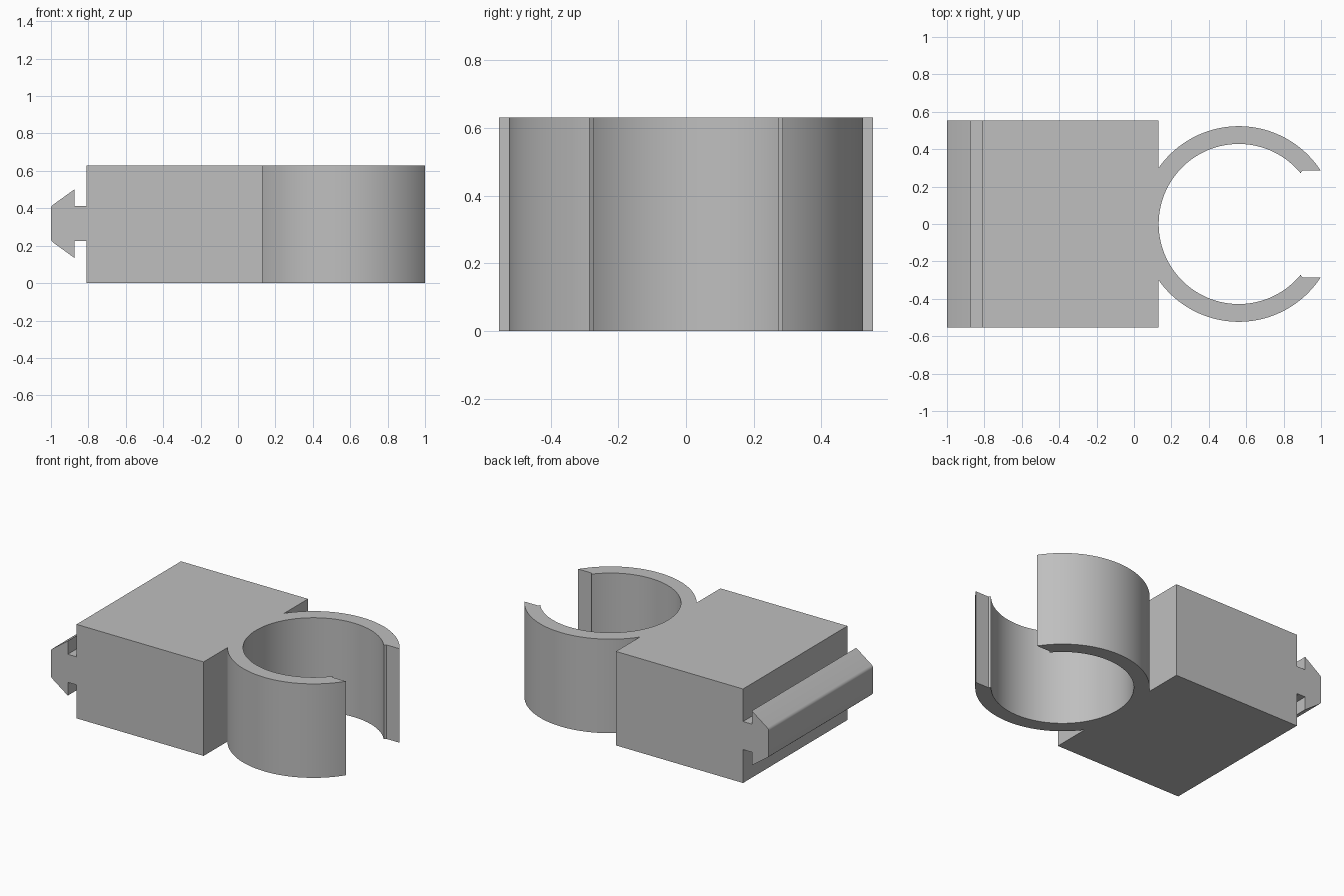
import bpy, bmesh, math
from mathutils import Vector

if "Cube" in bpy.data.objects:
    bpy.data.objects.remove(bpy.data.objects["Cube"], do_unlink=True)

# Plain grey plastic
grey = bpy.data.materials.new("grey plastic")
grey.use_nodes = True
GREY = (0.52, 0.52, 0.52, 1)
grey.diffuse_color = GREY
grey.node_tree.nodes["Principled BSDF"].inputs["Base Color"].default_value = GREY


def extrude_profile(name, points, offset):
    """Extrude a closed 3D outline along offset into a solid."""
    bm = bmesh.new()
    face = bm.faces.new([bm.verts.new(p) for p in points])
    ext = bmesh.ops.extrude_face_region(bm, geom=[face], use_keep_orig=True)
    moved = [g for g in ext["geom"] if isinstance(g, bmesh.types.BMVert)]
    bmesh.ops.translate(bm, verts=moved, vec=Vector(offset))
    bmesh.ops.recalc_face_normals(bm, faces=bm.faces)
    mesh = bpy.data.meshes.new(name)
    bm.to_mesh(mesh)
    bm.free()
    mesh.materials.append(grey)
    obj = bpy.data.objects.new(name, mesh)
    bpy.context.collection.objects.link(obj)
    bpy.ops.object.select_all(action="DESELECT")
    obj.select_set(True)
    bpy.context.view_layer.objects.active = obj
    bpy.ops.object.shade_smooth_by_angle(angle=math.radians(30))
    return obj


def arc(radius, start, end, steps):
    """Points on a circle around the clip centre."""
    angles = [start + (end - start) * i / steps for i in range(steps + 1)]
    return [(CX + radius * math.cos(a), radius * math.sin(a)) for a in angles]


HEIGHT, HALF_WIDTH = 0.63, 0.553
BACK, FRONT = -0.81, 0.132
CX, OUTER, INNER = 0.56, 0.523, 0.428
GAP = 0.285          # half opening of the clip
LIP = 0.272          # small inner lip at each clip tip

# Block and open ring clip share one outline, built as a half and mirrored
join = math.acos((FRONT - CX) / OUTER)
tip = math.asin(GAP / OUTER)
half = [(BACK, HALF_WIDTH), (FRONT, HALF_WIDTH)]
half += arc(OUTER, join, tip, 40)
half += [(0.9, GAP)]
half += arc(INNER, math.asin(LIP / INNER), math.pi, 48)
outline = half + [(x, -y) for x, y in reversed(half[:-1])]
extrude_profile("block_with_clip", [(x, y, 0) for x, y in outline], (0, 0, HEIGHT))

# Barbed rail on the left end, with softly rounded nose edges
MID = 0.318
rail_half = [(BACK, 0.094), (-0.875, 0.094), (-0.875, 0.183),
             (-0.99, 0.1), (-0.997, 0.093), (-1, 0.083)]
rail = rail_half + [(x, -z) for x, z in reversed(rail_half)]
extrude_profile("barbed_rail", [(x, -HALF_WIDTH, MID + z) for x, z in rail],
                (0, 2 * HALF_WIDTH, 0))
